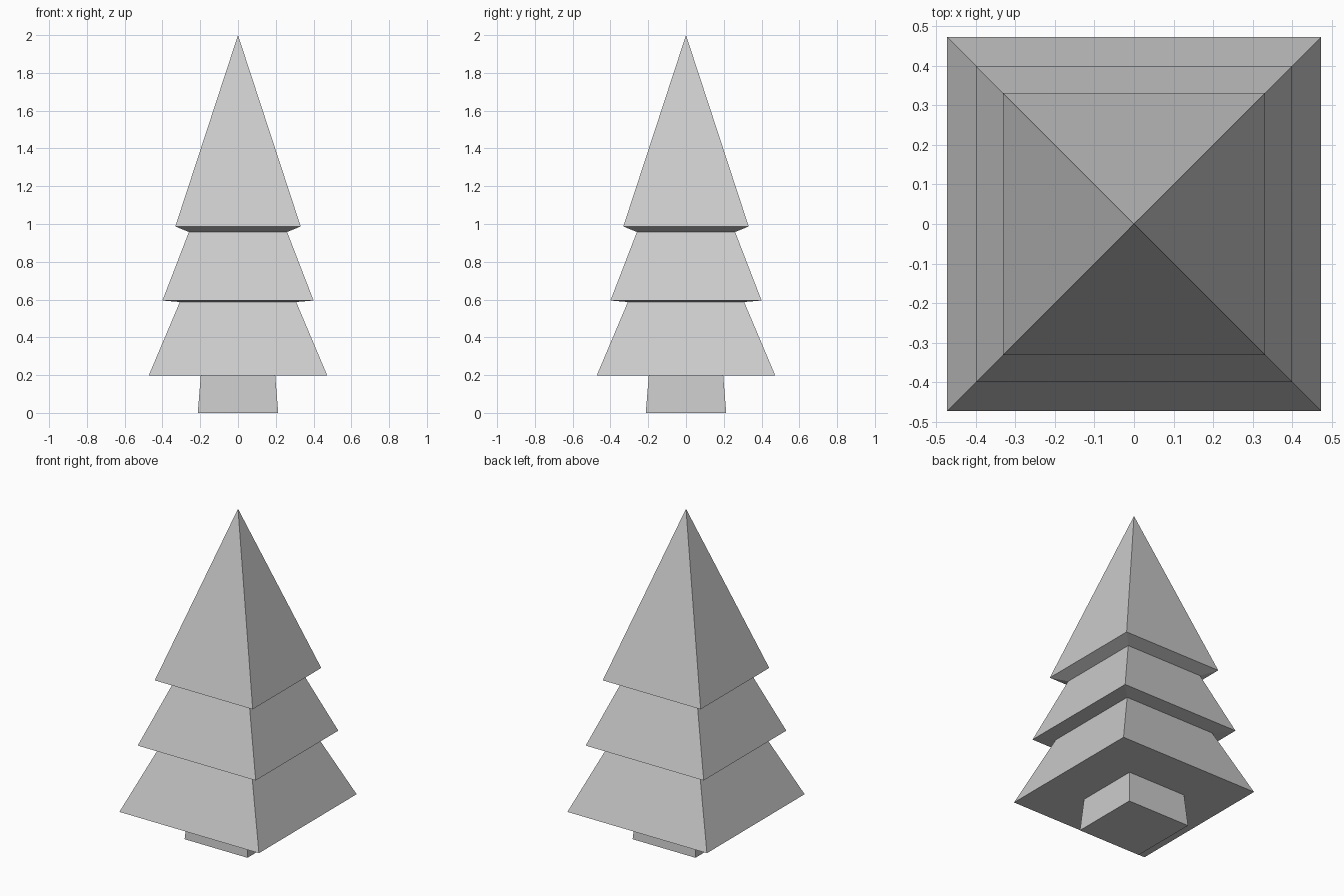
import bpy, bmesh

if "Cube" in bpy.data.objects:
    bpy.data.objects.remove(bpy.data.objects["Cube"])


def square_stack(name, profile, apex=None, cap_bottom=False):
    """Skin a stack of square rings given as (half_width, z)."""
    bm = bmesh.new()
    rings = [[bm.verts.new((sx * h, sy * h, z))
              for sx, sy in ((-1, -1), (1, -1), (1, 1), (-1, 1))]
             for h, z in profile]
    for lower, upper in zip(rings, rings[1:]):
        for i in range(4):
            j = (i + 1) % 4
            bm.faces.new((lower[i], lower[j], upper[j], upper[i]))
    if cap_bottom:
        bm.faces.new(rings[0][::-1])
    if apex is not None:
        tip = bm.verts.new((0, 0, apex))
        for i in range(4):
            bm.faces.new((rings[-1][i], rings[-1][(i + 1) % 4], tip))
    mesh = bpy.data.meshes.new(name)
    bm.to_mesh(mesh)
    bm.free()
    obj = bpy.data.objects.new(name, mesh)
    bpy.context.collection.objects.link(obj)
    return obj


# Tapered trunk, open where it joins the foliage
square_stack("trunk", [(0.213, 0), (0.197, 0.197)], cap_bottom=True)

# Three tiers of foliage, each with an underside stepping in to the tier below
square_stack("foliage", [
    (0.197, 0.197), (0.473, 0.197), (0.308, 0.587),
    (0.40, 0.595), (0.26, 0.958),
    (0.332, 0.987),
], apex=2.0)
